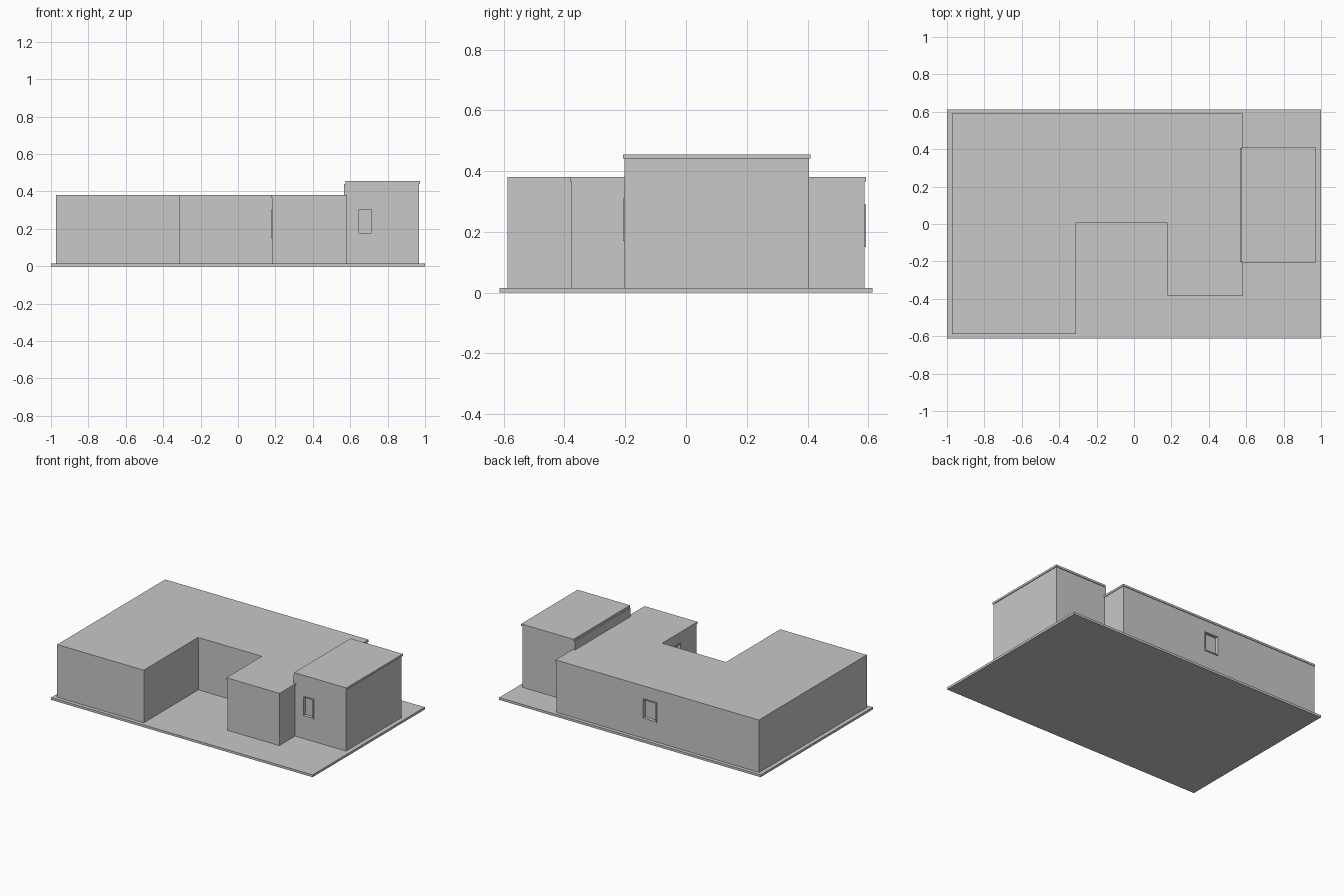
import bpy, bmesh
from mathutils import Vector

if "Cube" in bpy.data.objects:
    bpy.data.objects.remove(bpy.data.objects["Cube"])

grey = bpy.data.materials.new("plain_grey")
grey.diffuse_color = (0.58, 0.58, 0.58, 1)
grey.use_nodes = True
grey.node_tree.nodes["Principled BSDF"].inputs["Base Color"].default_value = grey.diffuse_color


def prism(name, outline, z0, z1):
    """Extrude a plan outline from z0 to z1."""
    bm = bmesh.new()
    face = bm.faces.new([bm.verts.new((x, y, z0)) for x, y in outline])
    ext = bmesh.ops.extrude_face_region(bm, geom=[face])
    top = [v for v in ext["geom"] if isinstance(v, bmesh.types.BMVert)]
    bmesh.ops.translate(bm, verts=top, vec=(0, 0, z1 - z0))
    bmesh.ops.recalc_face_normals(bm, faces=bm.faces)
    mesh = bpy.data.meshes.new(name)
    bm.to_mesh(mesh)
    bm.free()
    mesh.materials.append(grey)
    obj = bpy.data.objects.new(name, mesh)
    bpy.context.collection.objects.link(obj)
    return obj


def box(name, x0, x1, y0, y1, z0, z1):
    return prism(name, [(x0, y0), (x1, y0), (x1, y1), (x0, y1)], z0, z1)


def cut(target, cutter):
    cutter.hide_render = True
    cutter.hide_viewport = True
    mod = target.modifiers.new("opening", 'BOOLEAN')
    mod.operation = 'DIFFERENCE'
    mod.solver = 'EXACT'
    mod.object = cutter


def window(name, wall, normal, plane, a0, a1, z0, z1, proud=0.004, depth=0.022, rim=0.007):
    """Recess in a wall with a thin frame; normal is an axis letter and a sign."""
    axis, sign = normal

    def slab(part, inset, d0, d1):
        lo, hi = sorted((plane + sign * d0, plane + sign * d1))
        span = (a0 + inset, a1 - inset)
        xy = (lo, hi, *span) if axis == 'x' else (*span, lo, hi)
        return box(part, *xy, z0 + inset, z1 - inset)

    cut(wall, slab(name + "_recess_cutter", 0, -depth, 0.05))
    frame = slab(name + "_frame", 0, -depth, proud)
    cut(frame, slab(name + "_frame_cutter", rim, -depth + 0.003, 0.05))


def main_plan(o):
    """Plan of the main block; o is the overhang on the notch, right and back."""
    return [(-0.972, -0.587), (-0.31, -0.587), (-0.31, 0.01 - o), (0.182 - o, 0.01 - o),
            (0.182 - o, -0.377 - o), (0.58 + o, -0.377 - o), (0.58 + o, 0.588 + o),
            (-0.972, 0.588 + o)]


# Ground slab
box("base_slab", -1, 1, -0.613, 0.613, 0, 0.016)

# Main block with courtyard notch, and its thin roof
main_walls = prism("main_walls", main_plan(0), 0.016, 0.366)
prism("main_roof", main_plan(0.004), 0.366, 0.38)

# Taller side block and its roof
side_walls = box("side_walls", 0.567, 0.969, -0.203, 0.405, 0.016, 0.441)
box("side_roof", 0.574, 0.974, -0.207, 0.41, 0.441, 0.455)

# Windows
window("side_window", side_walls, ('y', -1), -0.203, 0.64, 0.722, 0.17, 0.31)
window("back_window", main_walls, ('y', 1), 0.588, -0.19, -0.08, 0.15, 0.29)
window("courtyard_window", main_walls, ('x', -1), 0.182, -0.2, -0.09, 0.145, 0.305)
